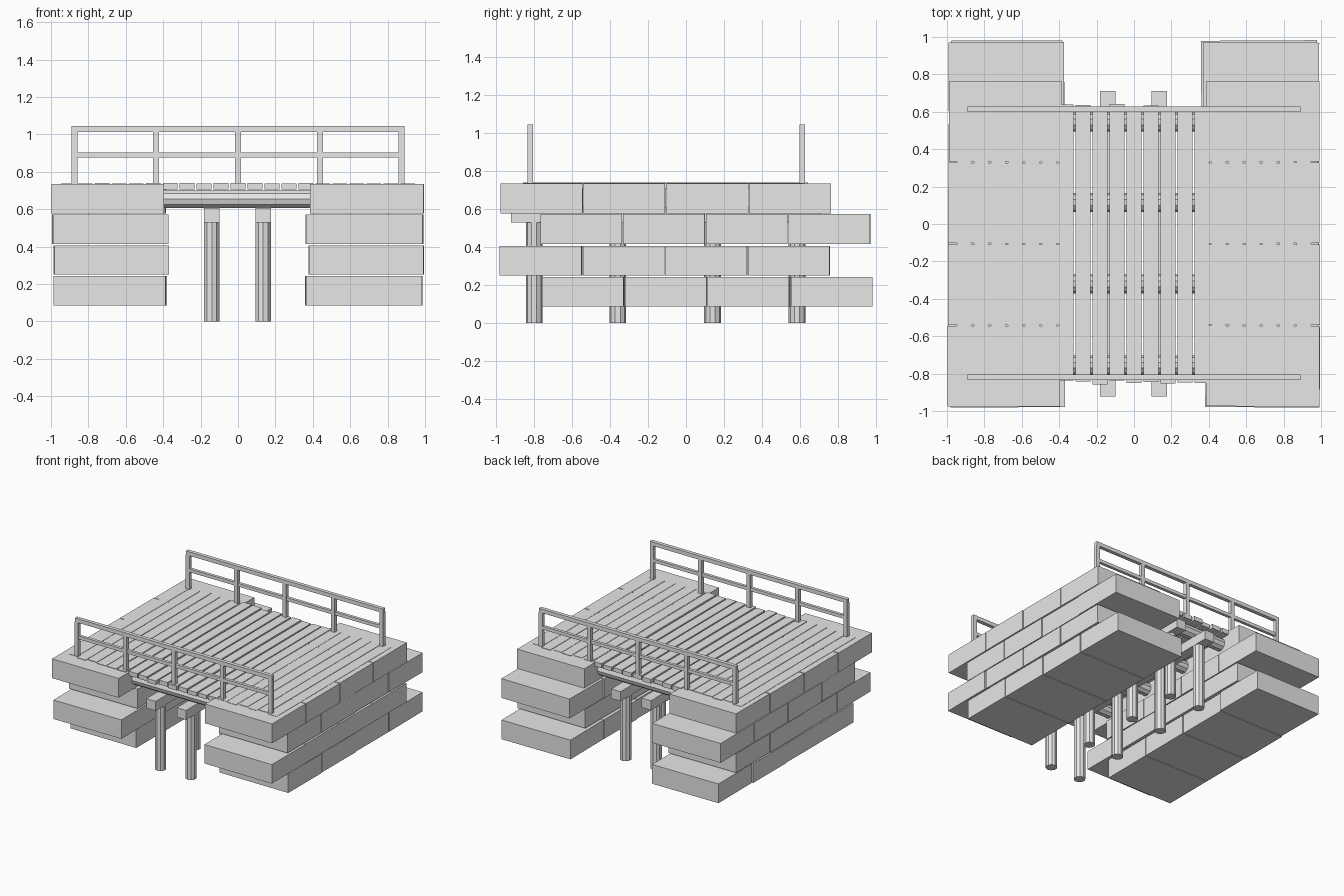
import bpy, math, random
from mathutils import Matrix

if "Cube" in bpy.data.objects:
    bpy.data.objects.remove(bpy.data.objects["Cube"])

random.seed(4)
grey = bpy.data.materials.new("plain grey")
grey.diffuse_color = (0.8, 0.8, 0.8, 1)
grey.use_nodes = True
grey.node_tree.nodes["Principled BSDF"].inputs["Base Color"].default_value = grey.diffuse_color


def finish(name):
    ob = bpy.context.object
    ob.name = name
    ob.data.materials.append(grey)
    return ob


def box(name, x, y, z, yaw=0.0):
    """Box from (min, max) ranges, turned a little about z."""
    bpy.ops.mesh.primitive_cube_add(size=1)
    ob = finish(name)
    ob.data.transform(Matrix.Diagonal((x[1] - x[0], y[1] - y[0], z[1] - z[0], 1)))
    ob.location = [(r[0] + r[1]) / 2 for r in (x, y, z)]
    ob.rotation_euler.z = yaw
    return ob


def log(name, loc, radius, length, sides, rot=(0, 0, 0)):
    bpy.ops.mesh.primitive_cylinder_add(vertices=sides, radius=radius, depth=length,
                                        location=loc, rotation=rot)
    return finish(name)


# stone abutments: four courses of four blocks, alternate courses shifted in y
courses = [  # z range, y start, left x range, right x range
    ((0.086, 0.243), -0.757, (-0.983, -0.385), (0.362, 0.983)),
    ((0.250, 0.405), -0.980, (-0.985, -0.373), (0.378, 0.990)),
    ((0.415, 0.573), -0.767, (-0.995, -0.378), (0.366, 0.986)),
    ((0.577, 0.735), -0.975, (-0.993, -0.392), (0.387, 0.993)),
]
for ci, (z, y0, left, right) in enumerate(courses):
    for side, xr in (("left", left), ("right", right)):
        for i in range(4):
            dx = random.uniform(-0.005, 0.005)
            ya = y0 + i * 0.436
            box(f"{side}_stone_{ci}_{i}", (xr[0] + dx, xr[1] + dx), (ya, ya + 0.430), z,
                random.uniform(-0.007, 0.007))

# deck planks running along y
pitch = 0.0907
for i in range(-10, 11):
    s = random.uniform(-0.012, 0.012)
    top = 0.739 + random.uniform(-0.002, 0.002)
    box(f"plank_{i + 10}", (i * pitch - 0.0395, i * pitch + 0.0395),
        (-0.847 + s, 0.63 + s), (0.705, top))

# round cross logs under the deck
for i, y in enumerate((-0.755, -0.32, 0.115, 0.545)):
    log(f"cross_log_{i}", (0, y, 0.655), 0.051, 0.86, 10, (0, math.pi / 2, 0))

# two long beams, each on four round piles
for x, side in ((-0.14, "left"), (0.135, "right")):
    box(f"{side}_beam", (x - 0.042, x + 0.042), (-0.922, 0.712), (0.53, 0.607))
    for i, y in enumerate((-0.80, -0.36, 0.14, 0.585)):
        log(f"{side}_pile_{i}", (x, y, 0.267), 0.044, 0.534, 10)

# railings at the front and back
for y, side in ((-0.82, "front"), (0.613, "back")):
    yr = (y - 0.015, y + 0.015)
    for i in range(5):
        x = (i - 2) * 0.4375
        box(f"{side}_rail_post_{i}", (x - 0.016, x + 0.016), yr, (0.735, 1.012))
    box(f"{side}_top_rail", (-0.89, 0.89), yr, (1.012, 1.044))
    box(f"{side}_middle_rail", (-0.875, 0.875), (y - 0.012, y + 0.012), (0.877, 0.904))
